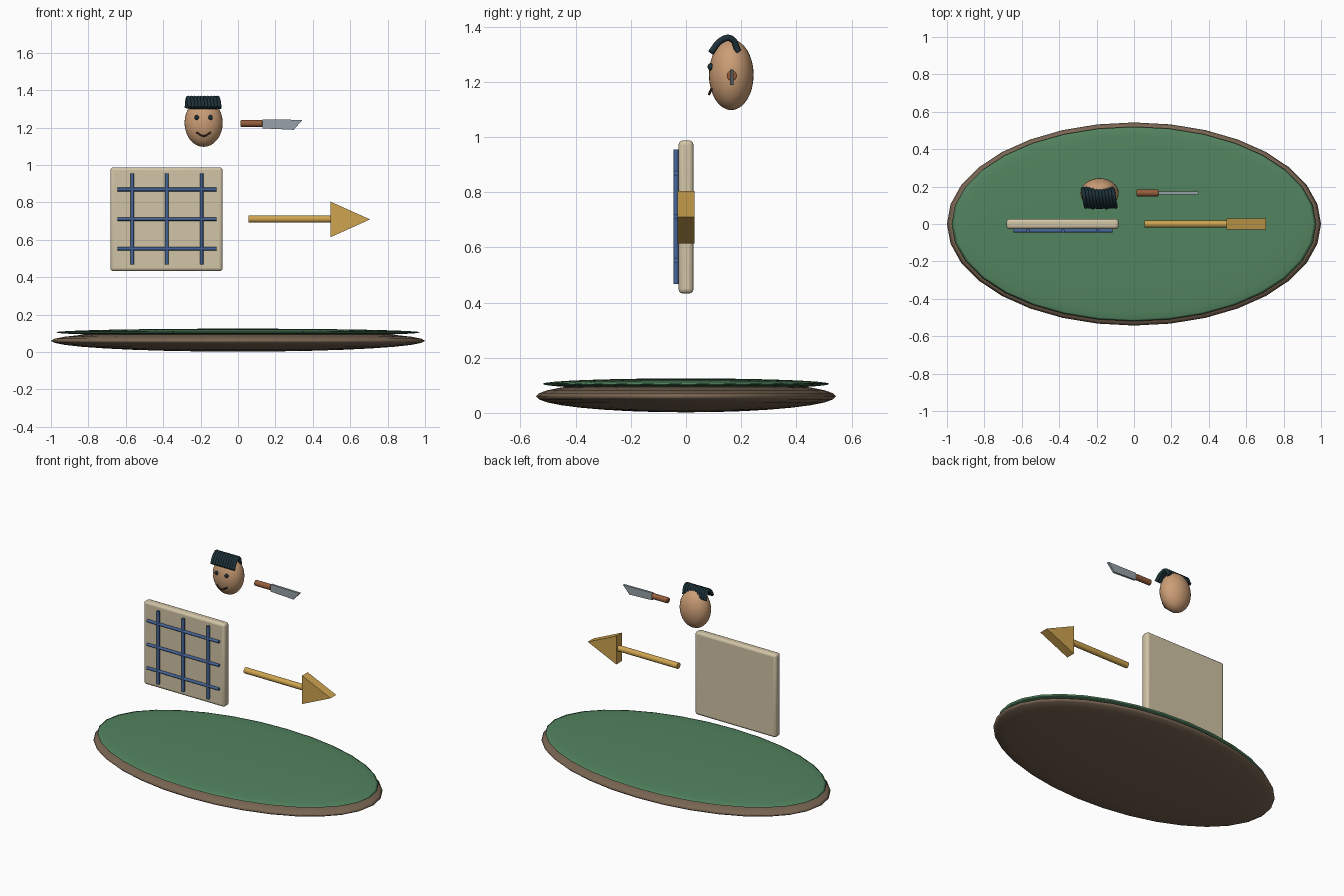
import bpy, math
from math import pi

if "Cube" in bpy.data.objects:
    bpy.data.objects.remove(bpy.data.objects["Cube"])


def mat(name, rgb):
    m = bpy.data.materials.new(name)
    m.diffuse_color = (*rgb, 1)
    m.use_nodes = True
    m.node_tree.nodes["Principled BSDF"].inputs["Base Color"].default_value = m.diffuse_color
    return m


GREEN = mat("green", (0.085, 0.23, 0.115))
EARTH = mat("earth", (0.19, 0.13, 0.085))
CREAM = mat("cream", (0.64, 0.55, 0.38))
BLUE = mat("blue", (0.06, 0.13, 0.32))
GOLD = mat("gold", (0.62, 0.37, 0.08))
SKIN = mat("skin", (0.60, 0.34, 0.18))
DARK = mat("dark", (0.012, 0.03, 0.04))
BROWN = mat("brown", (0.05, 0.025, 0.015))
WOOD = mat("wood", (0.30, 0.11, 0.045))
STEEL = mat("steel", (0.31, 0.36, 0.39))


def finish(name, m, angle=35):
    o = bpy.context.object
    o.name = name
    o.data.materials.clear()
    o.data.materials.append(m)
    bpy.ops.object.shade_smooth_by_angle(angle=math.radians(angle))
    return o


def bevel(o, width, segments=3):
    b = o.modifiers.new("bevel", 'BEVEL')
    b.width, b.segments = width, segments


def ball(name, loc, radii, m, seg=32, rings=16):
    bpy.ops.mesh.primitive_uv_sphere_add(segments=seg, ring_count=rings, radius=1, location=loc)
    bpy.context.object.scale = radii
    bpy.ops.object.transform_apply(location=False, rotation=False, scale=True)
    return finish(name, m, 180)


def rod(name, loc, r, length, m, along_x=True, sides=16):
    rot = (0, pi / 2, 0) if along_x else (0, 0, 0)
    bpy.ops.mesh.primitive_cylinder_add(vertices=sides, radius=r, depth=length, location=loc, rotation=rot)
    return finish(name, m)


def plate(name, outline, y, half, m):
    """Extrude an x-z outline along y."""
    n = len(outline)
    verts = [(x, y + s * half, z) for s in (-1, 1) for x, z in outline]
    faces = [tuple(range(n)), tuple(range(2 * n - 1, n - 1, -1))]
    faces += [(i, i + n, (i + 1) % n + n, (i + 1) % n) for i in range(n)]
    me = bpy.data.meshes.new(name)
    me.from_pydata(verts, [], faces)
    o = bpy.data.objects.new(name, me)
    bpy.context.collection.objects.link(o)
    me.materials.append(m)
    return o


def tube(name, pts, r, m):
    cu = bpy.data.curves.new(name, 'CURVE')
    cu.dimensions = '3D'
    cu.bevel_depth, cu.bevel_resolution, cu.resolution_u = r, 2, 6
    cu.use_fill_caps = True
    sp = cu.splines.new('BEZIER')
    sp.bezier_points.add(len(pts) - 1)
    for bp, p in zip(sp.bezier_points, pts):
        bp.co = p
        bp.handle_left_type = bp.handle_right_type = 'AUTO'
    o = bpy.data.objects.new(name, cu)
    bpy.context.collection.objects.link(o)
    bpy.ops.object.select_all(action='DESELECT')
    o.select_set(True)
    bpy.context.view_layer.objects.active = o
    bpy.ops.object.convert(target='MESH')
    return finish(name, m, 60)


# Oval base with grass layer
ball("base", (0, 0, 0.06), (1, 0.543, 0.058), EARTH)
ball("grass", (0, 0, 0.105), (0.975, 0.52, 0.02), GREEN)

# Board with a raised grid on its front
bpy.ops.mesh.primitive_cube_add(size=1, location=(-0.382, 0, 0.71))
bpy.context.object.scale = (0.6, 0.054, 0.555)
bpy.ops.object.transform_apply(location=False, rotation=False, scale=True)
bevel(finish("board", CREAM), 0.016)
for i in (-1, 0, 1):
    rod("grid_upright", (-0.38 + 0.185 * i, -0.036, 0.711), 0.0095, 0.487, BLUE, False)
    rod("grid_crossbar", (-0.38, -0.036, 0.711 + 0.158 * i), 0.0095, 0.53, BLUE)

# Arrow
rod("arrow_shaft", (0.28, 0, 0.711), 0.0195, 0.45, GOLD)
plate("arrow_head", [(0.495, 0.614), (0.706, 0.709), (0.495, 0.804)], 0, 0.03, GOLD)

# Head with face
HX, HY = -0.184, 0.164
ball("head", (HX, HY, 1.225), (0.102, 0.081, 0.128), SKIN)
for s in (-1, 1):
    ball("eye", (HX + 0.037 * s, 0.089, 1.254), (0.012, 0.011, 0.013), DARK, 16, 8)
tube("mouth", [(HX - 0.038, 0.092, 1.174), (HX, 0.084, 1.155), (HX + 0.038, 0.092, 1.174)], 0.0045, BROWN)

# Row of draped hair strands
for i in range(10):
    x = -0.268 + 0.0175 * i
    tube("hair_strand", [(x + 0.012, 0.09, 1.305), (x + 0.005, 0.128, 1.35),
                         (x, 0.162, 1.357), (x - 0.006, 0.19, 1.308)], 0.0115, DARK)

# Knife
bevel(rod("knife_handle", (0.072, 0.166, 1.222), 0.0185, 0.116, WOOD), 0.004, 2)
plate("knife_blade", [(0.13, 1.196), (0.298, 1.188), (0.345, 1.241), (0.13, 1.244)], 0.166, 0.007, STEEL)
